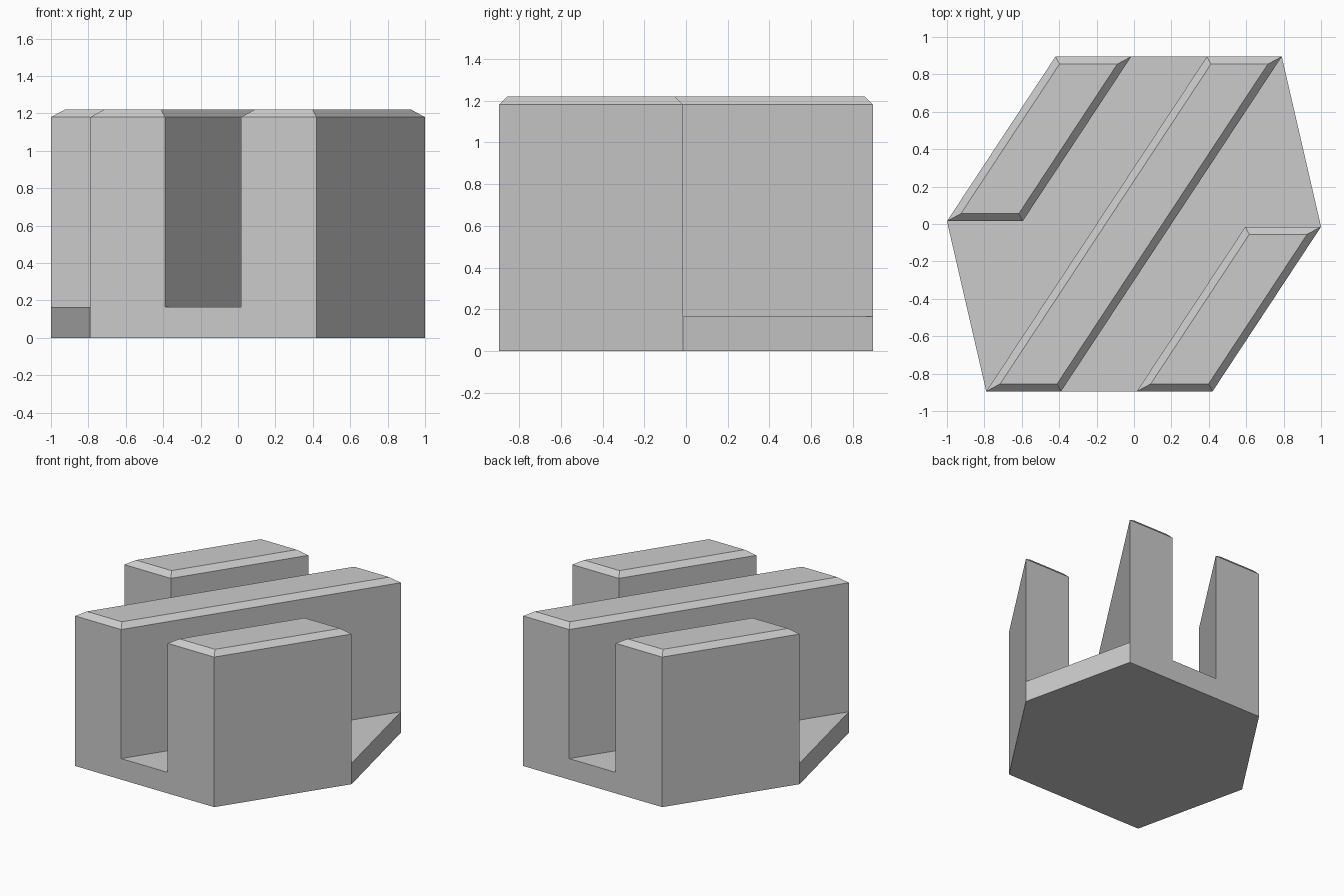
import bpy
import bmesh
import math

cube = bpy.data.objects.get("Cube")
if cube:
    bpy.data.objects.remove(cube, do_unlink=True)

BASE_H, WALL_H, TOP_H, CHAMFER = 0.165, 1.18, 1.22, 0.04

# Plan points for half of the block; the other half is a half turn about z
half = {
    "a": (-0.79, -0.895), "b": (-0.39, -0.895), "c": (0.015, -0.895),
    "d": (0.42, -0.895), "e": (1.0, -0.015), "l": (0.595, -0.015),
}
opposite = {"a": "f", "b": "g", "c": "h", "d": "i", "e": "j", "l": "k"}
plan = dict(half)
for name, (x, y) in half.items():
    plan[opposite[name]] = (-x, -y)

bm = bmesh.new()
verts = {n: bm.verts.new((x, y, BASE_H)) for n, (x, y) in plan.items()}


def cell(names):
    return bm.faces.new([verts[n] for n in names])


# Two channel floors and three rib footprints
for floor in ("jaghk", "bclef"):
    cell(floor)
ribs = [cell(r) for r in ("jkhi", "abfg", "cdel")]
bm.normal_update()

# Raise the ribs and chamfer their tops
tops = bmesh.ops.extrude_discrete_faces(bm, faces=ribs)["faces"]
for top in tops:
    bmesh.ops.translate(bm, verts=top.verts[:], vec=(0, 0, WALL_H - BASE_H))
bm.normal_update()
bmesh.ops.inset_individual(bm, faces=tops, thickness=CHAMFER, use_even_offset=True)
for top in tops:
    bmesh.ops.translate(bm, verts=top.verts[:], vec=(0, 0, TOP_H - WALL_H))

# Drop the outer rim to the ground and close the underside
rim = [e for e in bm.edges if e.is_boundary]
skirt = bmesh.ops.extrude_edge_only(bm, edges=rim)["geom"]
bmesh.ops.translate(bm, verts=[g for g in skirt if isinstance(g, bmesh.types.BMVert)],
                    vec=(0, 0, -BASE_H))
bmesh.ops.holes_fill(bm, edges=[e for e in bm.edges if e.is_boundary], sides=0)

# Merge coplanar faces into clean flat sides
bmesh.ops.dissolve_limit(bm, angle_limit=math.radians(1), verts=bm.verts[:], edges=bm.edges[:])
bmesh.ops.recalc_face_normals(bm, faces=bm.faces[:])

mesh = bpy.data.meshes.new("ribbed_block")
bm.to_mesh(mesh)
bm.free()

# Plain grey finish
grey = bpy.data.materials.new("light_grey")
grey.use_nodes = True
colour = (0.6, 0.6, 0.6, 1.0)
grey.diffuse_color = colour
grey.node_tree.nodes["Principled BSDF"].inputs["Base Color"].default_value = colour
mesh.materials.append(grey)

block = bpy.data.objects.new("ribbed_block", mesh)
bpy.context.collection.objects.link(block)
